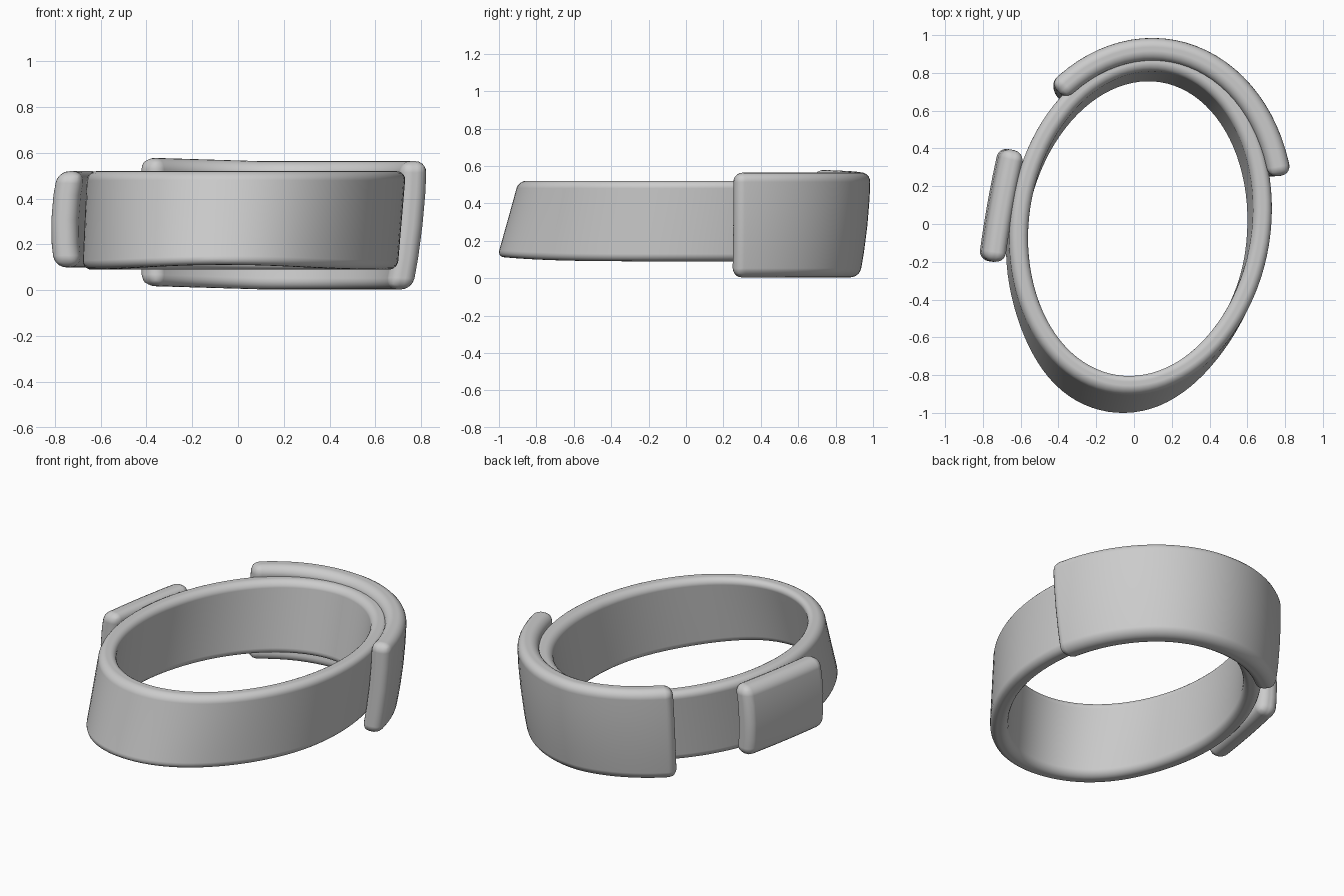
import bpy, bmesh, math
from mathutils import Vector

cube = bpy.data.objects.get("Cube")
if cube:
    bpy.data.objects.remove(cube, do_unlink=True)

GREY = (0.6, 0.6, 0.6, 1.0)
metal = bpy.data.materials.new("plain grey")
metal.use_nodes = True
metal.diffuse_color = GREY
metal.node_tree.nodes["Principled BSDF"].inputs["Base Color"].default_value = GREY


def oval(centre, a, b, turn, ang):
    """Point on an ellipse turned by some degrees."""
    x, y, r = a * math.cos(ang), b * math.sin(ang), math.radians(turn)
    return Vector((centre[0] + x * math.cos(r) - y * math.sin(r),
                   centre[1] + x * math.sin(r) + y * math.cos(r)))


def band(name, path, height, thick, steps, closed=False, bulge=0.0, round_off=0.04, rows=4):
    """Upright strip: path(t, f) is its centre line at height fraction f."""
    bm = bmesh.new()
    loops = []
    for i in range(steps if closed else steps + 1):
        t = i / steps
        outer, inner = [], []
        for k in range(rows + 1):
            f = k / rows
            along = (path(t + 0.005, f) - path(t - 0.005, f)).normalized()
            out = Vector((along.y, -along.x))
            mid = path(t, f) + out * bulge * (1 - (2 * f - 1) ** 2)
            z = height(mid, f)
            outer.append(bm.verts.new((*(mid + out * thick / 2), z)))
            inner.append(bm.verts.new((*(mid - out * thick / 2), z)))
        loops.append(outer + inner[::-1])
    n = len(loops[0])
    for i in range(steps):
        a, b = loops[i], loops[(i + 1) % len(loops)]
        for j in range(n):
            bm.faces.new((a[j], b[j], b[(j + 1) % n], a[(j + 1) % n]))
    if not closed:
        for loop in (loops[0], loops[-1]):
            for k in range(rows):
                bm.faces.new((loop[k], loop[k + 1], loop[n - 2 - k], loop[n - 1 - k]))
    bmesh.ops.recalc_face_normals(bm, faces=bm.faces)
    mesh = bpy.data.meshes.new(name)
    bm.to_mesh(mesh)
    bm.free()
    mesh.materials.append(metal)
    mesh.shade_smooth()
    obj = bpy.data.objects.new(name, mesh)
    bpy.context.collection.objects.link(obj)
    bevel = obj.modifiers.new("rounded edges", 'BEVEL')
    bevel.width = round_off
    bevel.segments = 5
    bevel.limit_method = 'ANGLE'
    bevel.angle_limit = math.radians(45)
    bevel.use_clamp_overlap = False
    bevel.harden_normals = True


# Oval ring, leaning backwards, its long axis turned slightly
def ring_path(t, f):
    ang = t * math.tau
    pinch = 1 - 0.04 * (1 - f) * math.sin(2 * ang) ** 2 * (math.sin(ang) < 0)
    return oval((0.007 + 0.03 * f, -0.08 + 0.09 * f),
                (0.633 + 0.007 * f) * pinch, 0.885 - 0.025 * f, -9, ang)


band("ring", ring_path,
     lambda p, f: 0.09 + 0.43 * f + 0.025 * (1 - f) * min(0, p.y) ** 4,
     thick=0.1, steps=96, closed=True)


# Wide curved plate wrapped round the back
def back_path(t, f):
    p = oval((0.055, 0.03), 0.73, 0.9, -8, math.radians(21 + 117 * t))
    lean = Vector((0.08 * max(0, p.x), 0.08 * max(0, p.y - 0.2)))
    return p - lean * (1 - f)


band("back_plate", back_path,
     lambda p, f: 0.004 + 0.56 * f + 0.03 * max(0, 0.1 - p.x),
     thick=0.12, steps=28, bulge=0.012, round_off=0.05)


# Small gently curved plate on the right side
def side_path(t, f):
    along = 1 - t
    return Vector((-0.735 - 0.015 * (1 - f) + 0.075 * along + 0.03 * along ** 2,
                   -0.2 + 0.59 * along))


band("side_plate", lambda t, f: side_path(1 - t, f),
     lambda p, f: 0.1 + 0.42 * f,
     thick=0.12, steps=8, bulge=-0.02, round_off=0.052)
